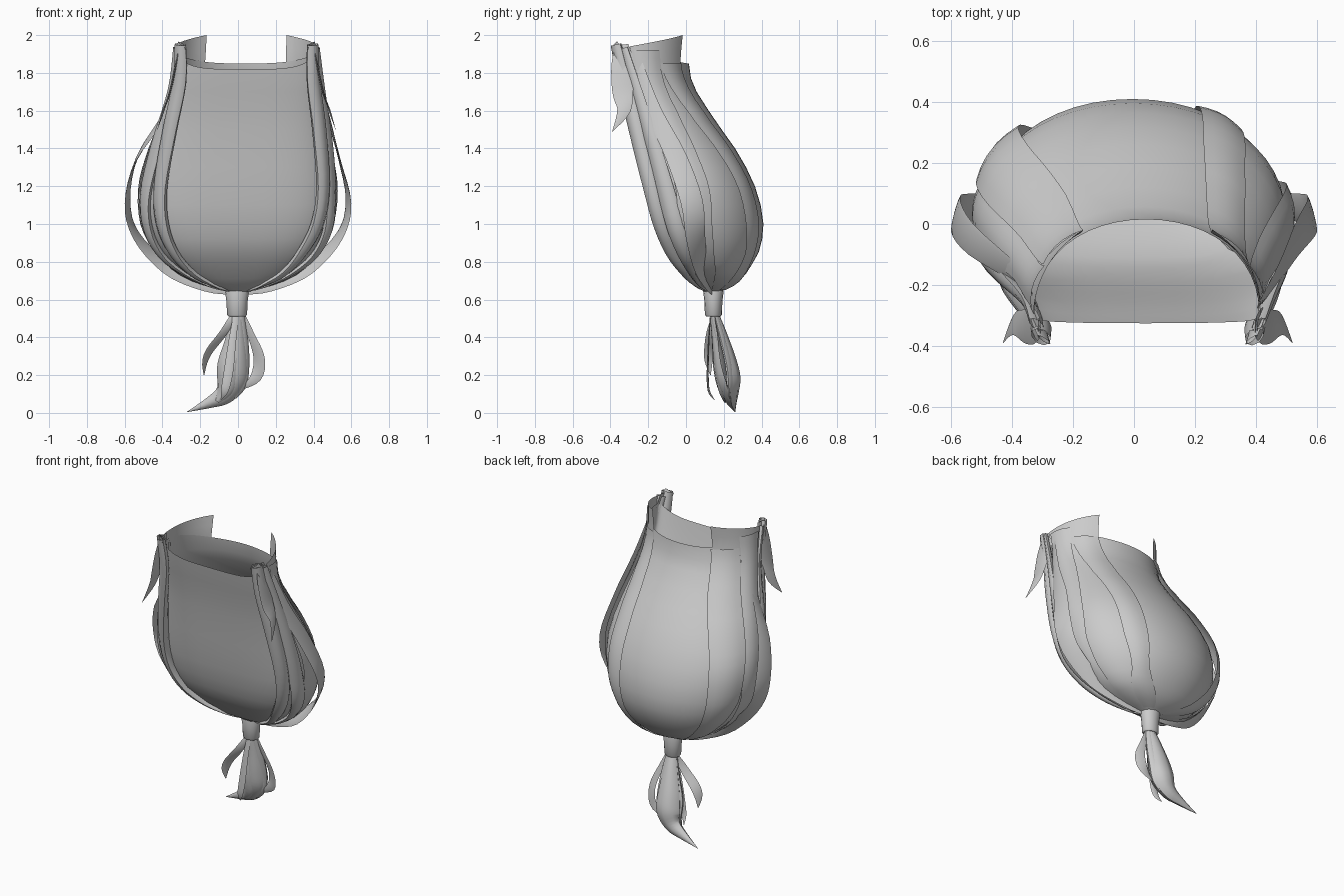
import bpy, bmesh, math
from mathutils import Vector

grey = bpy.data.materials.new("hair_grey")
grey.diffuse_color = (0.6, 0.6, 0.6, 1)

# Body sections: z, left x, right x, front y, widest y, back y
SECTIONS = [(0.64, -0.04, 0.04, 0.10, 0.14, 0.18), (0.68, -0.19, 0.19, 0.04, 0.14, 0.26),
            (0.74, -0.31, 0.31, -0.02, 0.13, 0.32), (0.85, -0.42, 0.41, -0.11, 0.08, 0.385),
            (1.0, -0.49, 0.48, -0.17, 0.04, 0.41), (1.2, -0.50, 0.50, -0.21, 0.01, 0.365),
            (1.4, -0.45, 0.47, -0.24, -0.08, 0.26), (1.6, -0.38, 0.43, -0.275, -0.18, 0.12),
            (1.75, -0.345, 0.41, -0.31, -0.25, 0.035), (1.86, -0.33, 0.41, -0.335, -0.28, 0.015),
            (2.0, -0.32, 0.41, -0.37, -0.31, 0.035)]


def spline(pts, t):
    """Smooth interpolation through tuples, t counted in points."""
    i = max(0, min(int(t), len(pts) - 2))
    f = t - i
    p = [pts[max(0, min(k, len(pts) - 1))] for k in (i - 1, i, i + 1, i + 2)]
    return [b + 0.5 * f * (c - a + f * (2*a - 5*b + 4*c - d + f * (3*(b - c) + d - a)))
            for a, b, c, d in zip(*p)]


def surface(deg, z, off=0.0):
    """Point on the body at a compass angle and height, pushed outward."""
    i = 0
    while i < len(SECTIONS) - 2 and z > SECTIONS[i + 1][0]:
        i += 1
    t = i + (z - SECTIONS[i][0]) / (SECTIONS[i + 1][0] - SECTIONS[i][0])
    _, l, r, f, m, b = spline(SECTIONS, t)
    a = math.radians(deg)
    c, s = math.cos(a), math.sin(a)
    e = 0.62 if s < 0 else 0.97
    hy = m - f if s < 0 else b - m
    x = (l + r) / 2 + ((r - l) / 2 + off) * math.copysign(abs(c) ** e, c)
    y = m + (hy + off) * math.copysign(abs(s) ** e, s)
    return Vector((x, y, z))


def skin(name, rows, closed=False):
    """Join rows of points into a smooth sheet or tube."""
    bm = bmesh.new()
    vs = [[bm.verts.new(p) for p in row] for row in rows]
    n = len(rows[0])
    for a, b in zip(vs, vs[1:]):
        for j in range(n if closed else n - 1):
            k = (j + 1) % n
            bm.faces.new((a[j], a[k], b[k], b[j]))
    bmesh.ops.remove_doubles(bm, verts=bm.verts, dist=0.0003)
    bmesh.ops.recalc_face_normals(bm, faces=bm.faces)
    me = bpy.data.meshes.new(name)
    bm.to_mesh(me)
    bm.free()
    me.materials.append(grey)
    ob = bpy.data.objects.new(name, me)
    bpy.context.collection.objects.link(ob)
    bpy.context.view_layer.objects.active = ob
    ob.select_set(True)
    bpy.ops.object.shade_smooth_by_angle(angle=math.radians(50))
    ob.select_set(False)
    return ob


def band(name, keys, cols=5):
    """Flat lock lying on the body; keys are (z, start angle, end angle, offset)."""
    rows = []
    for i in range(5 * (len(keys) - 1) + 1):
        z, a, b, off = spline(keys, i / 5)
        rows.append([surface(a + (b - a) * j / cols, z,
                             off + 0.008 * math.sin(math.pi * j / cols))
                     for j in range(cols + 1)])
    skin(name, rows)


def strand(name, keys, flat=0.5, sides=8, center=(0.02, 0.1), turn=0.0):
    """Free lock; keys are (x, y, z, half width)."""
    n = 4 * (len(keys) - 1)
    pts = [spline(keys, i / 4) for i in range(n + 1)]
    rows = []
    for i, (x, y, z, w) in enumerate(pts):
        tan = (Vector(pts[min(i + 1, n)][:3]) - Vector(pts[max(i - 1, 0)][:3])).normalized()
        out = Vector((x - center[0], y - center[1], 0.001)).normalized()
        side = tan.cross(out).normalized()
        out = side.cross(tan).normalized()
        ca, sa = math.cos(turn), math.sin(turn)
        side, out = side * ca + out * sa, out * ca - side * sa
        w = max(w, 0.001)
        rows.append([Vector((x, y, z)) + side * w * math.cos(2 * math.pi * j / sides)
                     + out * w * flat * math.sin(2 * math.pi * j / sides)
                     for j in range(sides)])
    skin(name, rows, True)


# Main hollow body, open at the top with a rim that rises at the sides
zs = [0.64, 0.66, 0.68, 0.71, 0.74, 0.79, 0.85, 0.92] + [1.0 + 0.1 * i for i in range(8)] + [1.77, 1.835]
skin("hair_body", [[surface(7.5 * j, z + (0.06 * abs(math.cos(math.radians(7.5 * j))) ** 3
                    + 0.015 * math.sin(math.radians(7.5 * j)) if z > 1.8 else 0))
                    for j in range(48)] for z in zs], True)

# Broad locks lying over the back and sides
band("right_back_lock", [(1.85, 56, 27, .01), (1.6, 60, 36, .012), (1.3, 64, 44, .012),
                         (1.0, 65, 46, .012), (0.8, 65, 46, .012), (0.65, 80, 30, .012)])
band("left_back_lock", [(1.85, 122, 152, .01), (1.6, 124, 156, .03), (1.3, 132, 163, .04),
                        (1.0, 135, 163, .03), (0.8, 135, 160, .015), (0.65, 130, 160, .012)])
band("right_side_lock", [(1.92, 28, 3, .012), (1.6, 24, 0, .015), (1.3, 18, -6, .02),
                         (1.0, 14, -10, .02), (0.8, 10, -15, .015), (0.65, 0, -40, .01)])
band("left_side_lock", [(1.92, 152, 177, .012), (1.6, 156, 180, .015), (1.3, 162, 186, .02),
                        (1.0, 166, 190, .02), (0.8, 170, 195, .015), (0.65, 180, 220, .01)])

# Upright collar ends above the rim
for name, a, b in (("right_collar", 56, 0), ("left_collar", 124, 180)):
    skin(name, [[surface(a + (b - a) * j / 10, 1.8 + k * (0.2 - 0.006 * j) / 3, .006)
                 for j in range(11)] for k in range(4)])

# Rounded locks framing the front panel
for s, tag in ((-1, "left"), (1, "right")):
    cx = 0.045
    strand(tag + "_front_lock", [(cx + s * .35, -.37, 1.95, .035), (cx + s * .355, -.325, 1.75, .042),
           (.035 + s * .395, -.265, 1.5, .045), (.02 + s * .43, -.19, 1.2, .045),
           (.01 + s * .41, -.135, 1.0, .045), (s * .34, -.075, .85, .038), (s * .24, .0, .74, .028),
           (s * .13, .06, .68, .018), (s * .03, .12, .65, .012)], 0.7)
    strand(tag + "_outer_front_lock", [(cx + s * .365, -.33, 1.93, .03), (cx + s * .39, -.26, 1.7, .038),
           (.02 + s * .455, -.17, 1.4, .045), (s * .49, -.10, 1.15, .05), (s * .475, -.05, .97, .05),
           (s * .40, .0, .83, .04), (s * .27, .05, .73, .028), (s * .14, .09, .675, .018),
           (s * .03, .13, .65, .012)], 0.5)
    # Loose loop standing away from the side
    strand(tag + "_loose_loop", [(cx + s * .365, -.26, 1.88, .02), (cx + s * .425, -.17, 1.6, .04),
           (s * .535, -.05, 1.35, .055), (s * .585, .03, 1.12, .06), (s * .54, .05, .94, .055),
           (s * .38, .08, .77, .045), (s * .17, .12, .67, .028), (s * .03, .14, .64, .015)],
           0.1, center=(0.0, -0.12))
    # Short curl near the temple, broad face turned sideways
    strand(tag + "_short_curl", [(cx + s * .355, -.34, 1.95, .035), (cx + s * .375, -.335, 1.84, .06),
           (cx + s * .405, -.335, 1.70, .055), (cx + s * .44, -.33, 1.60, .035),
           (cx + s * .475, -.39, 1.49, .001)], 0.1, center=(0.02, -.34))
    strand(tag + "_top_tuft", [(cx + s * .34, -.38, 1.95, .03), (cx + s * .355, -.34, 1.88, .035),
           (cx + s * .365, -.29, 1.7, .03)], 0.2)

# Tie holding the tail
skin("hair_tie", [[Vector((-.005 + r * math.cos(2 * math.pi * j / 16),
                           .145 + r * .85 * math.sin(2 * math.pi * j / 16), z)) for j in range(16)]
                  for z, r in ((.66, .06), (.645, .064), (.59, .056), (.52, .053), (.51, .045), (.512, .0002))], True)

# Tail: full middle lock, curled tip and thin side wisps
strand("tail_main", [(-.005, .15, .52, .03), (-.01, .175, .42, .05), (-.02, .205, .28, .075),
       (-.03, .225, .18, .08), (-.07, .235, .1, .055), (-.15, .245, .055, .03),
       (-.27, .26, .005, .001)], 0.8, center=(0, -.5))
strand("tail_front", [(-.01, .145, .52, .025), (-.03, .165, .38, .04), (-.05, .185, .25, .06),
       (-.06, .2, .14, .05), (-.11, .21, .06, .012)], 0.7, center=(0, .6))
strand("tail_right", [(.01, .15, .52, .025), (.02, .185, .38, .035), (.02, .215, .25, .04),
       (.01, .225, .15, .035), (-.02, .23, .08, .01)], 0.8, center=(0, .6))
strand("right_wisp", [(.02, .15, .52, .015), (.07, .17, .41, .02), (.112, .19, .29, .032),
       (.095, .21, .19, .03), (.01, .22, .12, .002)], 0.1, center=(0, .1), turn=0.5)
strand("left_wisp", [(-.02, .14, .52, .015), (-.08, .125, .42, .025), (-.15, .12, .33, .03),
       (-.175, .12, .27, .025), (-.18, .13, .2, .002)], 0.1, center=(0, .1), turn=-0.5)
strand("front_wisp", [(-.01, .13, .52, .015), (-.03, .12, .38, .02), (-.05, .115, .22, .025),
       (-.07, .12, .12, .02), (-.09, .15, .07, .002)], 0.2, center=(0, .6))
